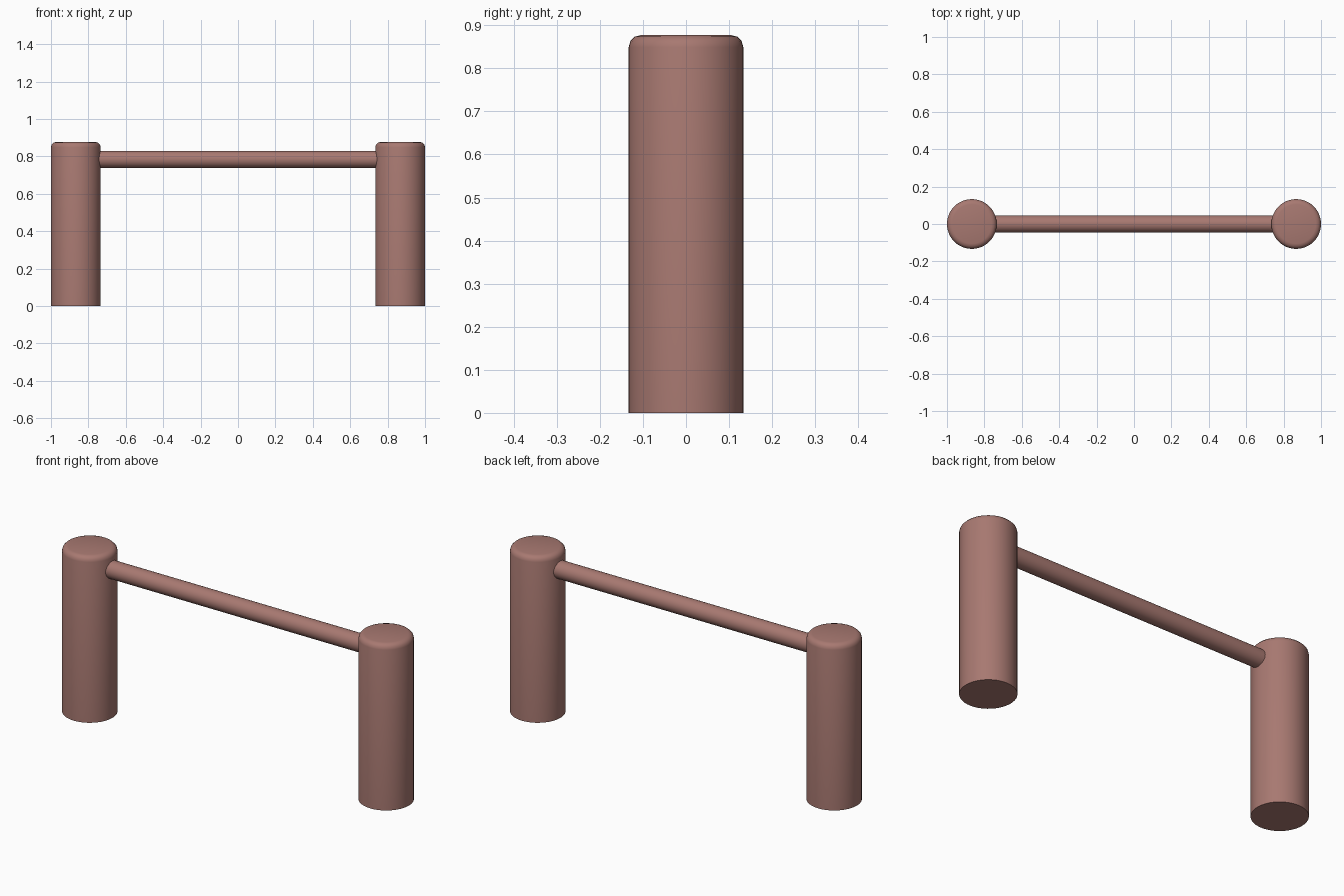
import bpy
import bmesh
import math
from mathutils import Matrix

cube = bpy.data.objects.get("Cube")
if cube:
    bpy.data.objects.remove(cube, do_unlink=True)

POST_RADIUS, POST_HEIGHT = 0.133, 0.877
POST_X = 1 - POST_RADIUS
RAIL_RADIUS, RAIL_Z = 0.046, 0.784

# Single dusty red-brown finish
paint = bpy.data.materials.new("dusty_red_brown")
paint.use_nodes = True
colour = (0.39, 0.19, 0.165, 1)
paint.diffuse_color = colour
paint.node_tree.nodes["Principled BSDF"].inputs["Base Color"].default_value = colour


def cylinder(name, radius, length, sides, matrix, round_top=0):
    """Capped cylinder centred on its matrix, with an optional rounded top rim."""
    bm = bmesh.new()
    bmesh.ops.create_cone(bm, cap_ends=True, segments=sides, radius1=radius,
                          radius2=radius, depth=length)
    if round_top:
        rim = [e for e in bm.edges if all(v.co.z > 0 for v in e.verts)]
        bmesh.ops.bevel(bm, geom=rim, offset=round_top, segments=3,
                        profile=0.5, affect='EDGES')
    bm.transform(matrix)
    mesh = bpy.data.meshes.new(name)
    bm.to_mesh(mesh)
    bm.free()
    mesh.materials.append(paint)
    obj = bpy.data.objects.new(name, mesh)
    bpy.context.collection.objects.link(obj)
    bpy.ops.object.select_all(action='DESELECT')
    obj.select_set(True)
    bpy.context.view_layer.objects.active = obj
    bpy.ops.object.shade_smooth_by_angle(angle=math.radians(40))
    return obj


# Upright posts with rounded top rims
for name, side in (("left_post", 1), ("right_post", -1)):
    place = Matrix.Translation((side * POST_X, 0, POST_HEIGHT / 2))
    cylinder(name, POST_RADIUS, POST_HEIGHT, 48, place, round_top=0.028)

# Horizontal rail running into both posts
place = Matrix.Translation((0, 0, RAIL_Z)) @ Matrix.Rotation(math.pi / 2, 4, 'Y')
cylinder("cross_rail", RAIL_RADIUS, 2 * POST_X, 32, place)
